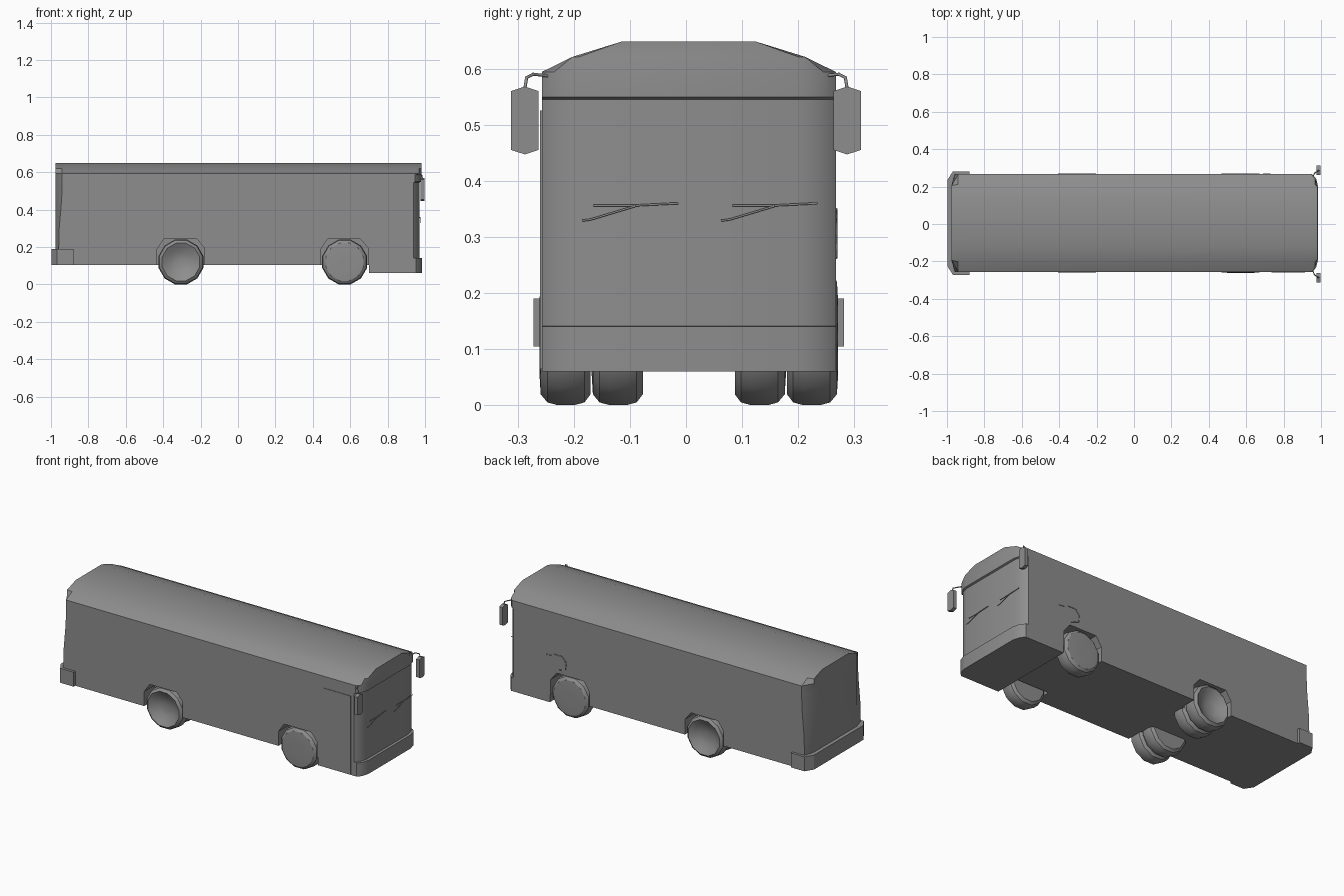
import bpy, bmesh, math
from mathutils import Vector

cube = bpy.data.objects.get("Cube")
if cube:
    bpy.data.objects.remove(cube, do_unlink=True)

MID = 0.005  # the body sits slightly off the centre line

grey = bpy.data.materials.new("plain_grey")
grey.use_nodes = True
grey.diffuse_color = (0.27, 0.27, 0.27, 1)
grey.node_tree.nodes["Principled BSDF"].inputs["Base Color"].default_value = (0.27, 0.27, 0.27, 1)


def loft(name, rings, smooth=True):
    """Skin a list of equal closed rings and cap both ends."""
    bm = bmesh.new()
    loops = [[bm.verts.new(p) for p in ring] for ring in rings]
    for a, b in zip(loops, loops[1:]):
        for i in range(len(a)):
            j = (i + 1) % len(a)
            bm.faces.new((a[i], a[j], b[j], b[i]))
    bm.faces.new(loops[0][::-1])
    bm.faces.new(loops[-1])
    bmesh.ops.recalc_face_normals(bm, faces=bm.faces)
    mesh = bpy.data.meshes.new(name)
    bm.to_mesh(mesh)
    bm.free()
    mesh.materials.append(grey)
    obj = bpy.data.objects.new(name, mesh)
    bpy.context.collection.objects.link(obj)
    if smooth:
        soften(obj)
    return obj


def soften(obj):
    bpy.ops.object.select_all(action='DESELECT')
    obj.select_set(True)
    bpy.context.view_layer.objects.active = obj
    bpy.ops.object.shade_smooth_by_angle(angle=math.radians(32))


def prism(name, outline, axis, lo, hi):
    """Extrude a flat outline along the x, y or z axis."""
    def place(p, h):
        q = list(p)
        q.insert(axis, h)
        return Vector(q)
    return loft(name, [[place(p, h) for p in outline] for h in (lo, hi)], False)


def rect(a0, a1, b0, b1):
    return [(a0, b0), (a1, b0), (a1, b1), (a0, b1)]


def wire(name, points, radius):
    data = bpy.data.curves.new(name, 'CURVE')
    data.dimensions = '3D'
    data.bevel_depth = radius
    data.bevel_resolution = 1
    data.use_fill_caps = True
    spline = data.splines.new('POLY')
    spline.points.add(len(points) - 1)
    for sp, p in zip(spline.points, points):
        sp.co = (*p, 1)
    data.materials.append(grey)
    obj = bpy.data.objects.new(name, data)
    bpy.context.collection.objects.link(obj)


def cut(obj, cutter):
    mod = obj.modifiers.new("cut", 'BOOLEAN')
    mod.operation = 'DIFFERENCE'
    mod.solver = 'EXACT'
    mod.object = cutter
    bpy.ops.object.select_all(action='DESELECT')
    obj.select_set(True)
    bpy.context.view_layer.objects.active = obj
    bpy.ops.object.modifier_apply(modifier=mod.name)
    bpy.data.objects.remove(cutter, do_unlink=True)


# Body shell: plan outlines stacked in height, narrowing into the roof
def plan(z, half, nose, rear):
    side = [(nose, 0.195), (nose - 0.012, 0.24), (nose - 0.033, 0.262),
            (rear, 0.262), (-0.976, 0.2)]
    pts = [(x, min(y, half)) for x, y in side]
    pts += [(x, -y) for x, y in reversed(pts)]
    return [(x, y + MID, z) for x, y in pts]


levels = [
    (0.06, 0.262, 0.985, -0.96), (0.14, 0.262, 0.985, -0.96),
    (0.141, 0.262, 0.97, -0.96), (0.3, 0.262, 0.97, -0.956),
    (0.45, 0.262, 0.97, -0.943), (0.545, 0.262, 0.97, -0.94),
    (0.549, 0.262, 0.98, -0.94), (0.594, 0.262, 0.98, -0.94),
    (0.621, 0.207, 0.98, -0.94), (0.648, 0.12, 0.98, -0.94),
]
body = loft("body", [plan(*lv) for lv in levels], False)

# Raised floor behind the front overhang, then the wheel arches
cut(body, prism("floor_cutter", rect(-1.2, 0.7, 0.0, 0.105), 1, -0.5, 0.5))
WHEELS = {"rear": -0.305, "front": 0.57}
arch = [(-0.127, 0.05), (-0.127, 0.19), (-0.09, 0.243),
        (0.085, 0.243), (0.125, 0.195), (0.125, 0.05)]
for x in WHEELS.values():
    outline = [(x + dx, z) for dx, z in arch]
    for s in (-1, 1):
        lo, hi = sorted((MID + s * 0.165, MID + s * 0.4))
        cut(body, prism("arch_cutter", outline, 1, lo, hi))
soften(body)


# Wheels: turned profiles of (radius, distance inward from the outer face)
def wheel(name, x, s, outer, hub):
    profile = hub + [(0.104, 0.0), (0.119, 0.012), (0.124, 0.03),
                     (0.124, 0.06), (0.119, 0.078), (0.104, 0.089)]
    rings = []
    for r, d in profile:
        ring = []
        for i in range(12):
            a = (i + 0.5) * math.tau / 12
            ring.append((x + r * math.cos(a), MID + s * (outer - d), 0.12 + r * math.sin(a)))
        rings.append(ring)
    loft(name, rings)


DISH = [(0.02, 0.035), (0.05, 0.03), (0.08, 0.014)]
DOME = [(0.03, -0.002), (0.07, -0.002)]
for s, label in ((-1, "door_side"), (1, "driver_side")):
    wheel("front_wheel_" + label, WHEELS["front"], s, 0.264, DOME)
    wheel("rear_outer_wheel_" + label, WHEELS["rear"], s, 0.264, DISH)
    wheel("rear_inner_wheel_" + label, WHEELS["rear"], s, 0.171, DOME)

# Rear bumper wrapping round the corners
half = [(-0.88, 0.277), (-0.968, 0.277), (-0.998, 0.23)]
outline = half + [(x, -y) for x, y in reversed(half)]
prism("rear_bumper", [(x, y + MID) for x, y in outline], 2, 0.105, 0.19)

# Entrance door plate
prism("door", rect(0.735, 0.915, 0.065, 0.525), 1, MID - 0.265, MID - 0.26)

# Wing mirrors on bent arms
for s, label in ((-1, "door_side"), (1, "driver_side")):
    face = [(0.263, 0.455), (0.287, 0.447), (0.312, 0.455),
            (0.312, 0.56), (0.287, 0.568), (0.263, 0.56)]
    prism("mirror_" + label, [(s * y, z) for y, z in face], 0, 0.977, 0.998)
    wire("mirror_arm_" + label,
         [(0.955, s * 0.247, 0.587), (0.965, s * 0.272, 0.59),
          (0.983, s * 0.284, 0.584), (0.987, s * 0.288, 0.56)], 0.003)

# Windscreen wipers: an arm and a blade each
for y, label in ((-0.185, "door_side"), (0.063, "driver_side")):
    wire("wiper_arm_" + label, [(0.974, y, 0.329), (0.974, y + 0.015, 0.331),
                                (0.974, y + 0.095, 0.355)], 0.002)
    wire("wiper_blade_" + label, [(0.973, y + 0.02, 0.356), (0.973, y + 0.095, 0.356),
                                  (0.973, y + 0.172, 0.36)], 0.002)

# Thin trim on the driver's side above the front wheel
SIDE = MID + 0.263
wire("side_trim", [(x, SIDE, z) for x, z in
                   ((0.67, 0.35), (0.62, 0.35), (0.592, 0.32), (0.597, 0.28), (0.65, 0.262))], 0.002)
wire("side_handle", [(0.73, SIDE, 0.335), (0.69, SIDE, 0.34)], 0.002)
